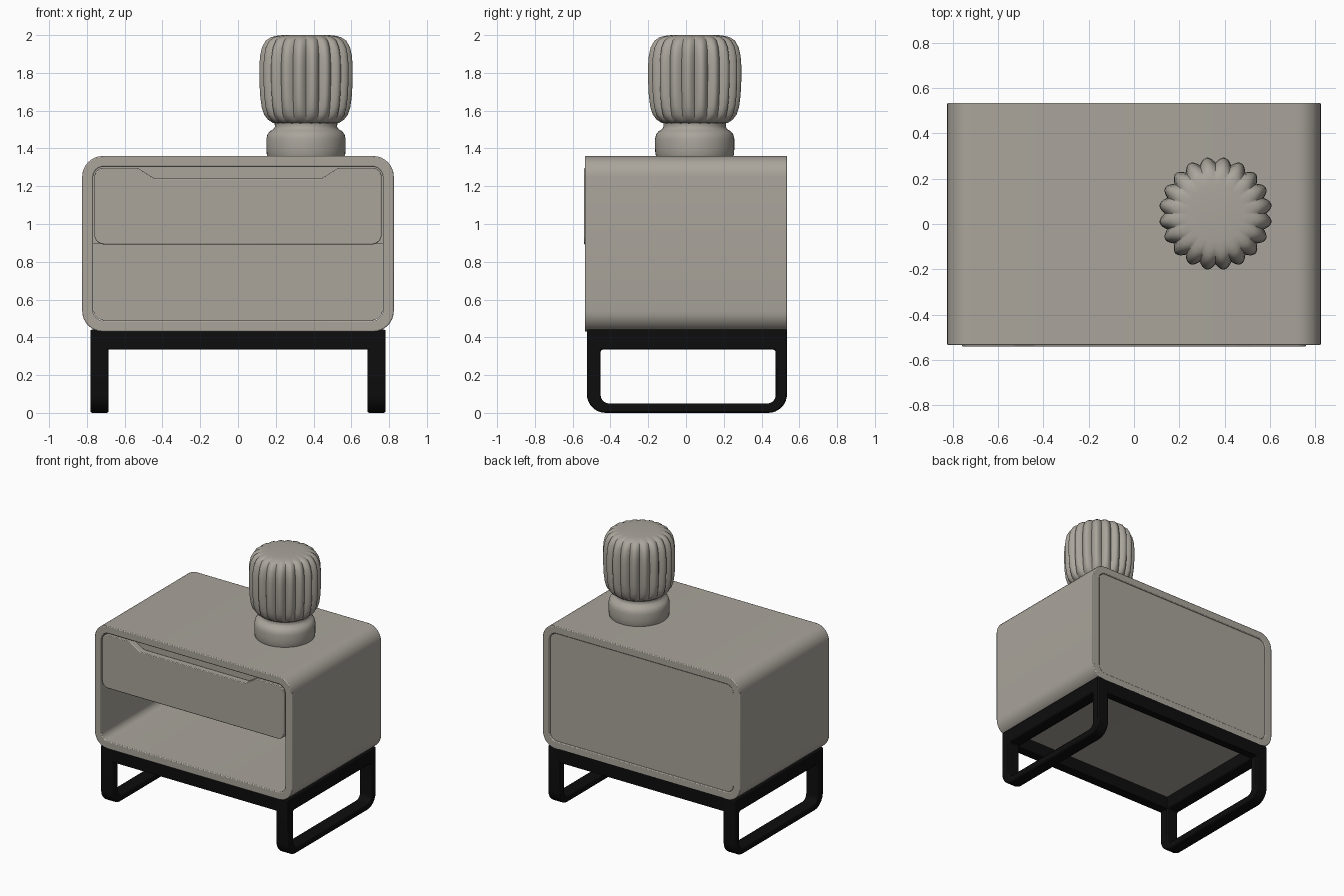
import bpy, bmesh, math
from mathutils import Vector

if "Cube" in bpy.data.objects:
    bpy.data.objects.remove(bpy.data.objects["Cube"])


def material(name, rgb):
    m = bpy.data.materials.new(name)
    m.diffuse_color = (*rgb, 1)
    m.use_nodes = True
    m.node_tree.nodes["Principled BSDF"].inputs["Base Color"].default_value = m.diffuse_color
    return m


BEIGE = material("warm grey beige", (0.40, 0.375, 0.33))
BLACK = material("black metal", (0.004, 0.004, 0.004))


def finish(bm, name, mat, bevel=0.0, angle=35):
    bmesh.ops.recalc_face_normals(bm, faces=bm.faces)
    me = bpy.data.meshes.new(name)
    bm.to_mesh(me)
    bm.free()
    ob = bpy.data.objects.new(name, me)
    bpy.context.collection.objects.link(ob)
    me.materials.append(mat)
    if bevel:
        b = ob.modifiers.new("soft edges", 'BEVEL')
        b.width, b.segments, b.limit_method = bevel, 2, 'ANGLE'
        b.angle_limit = math.radians(40)
    bpy.ops.object.select_all(action='DESELECT')
    ob.select_set(True)
    bpy.context.view_layer.objects.active = ob
    bpy.ops.object.shade_smooth_by_angle(angle=math.radians(angle))
    return ob


def rounded(corners, seg=8):
    """Round each (u, v, radius) corner of an outline with an arc-like curve."""
    out, n = [], len(corners)
    for i, (u, v, r) in enumerate(corners):
        p = Vector((u, v))
        a = (Vector(corners[i - 1][:2]) - p).normalized()
        b = (Vector(corners[(i + 1) % n][:2]) - p).normalized()
        half = a.angle(b) / 2
        c = p + (a + b).normalized() * (r / math.sin(half))
        start = p + a * (r / math.tan(half)) - c
        end = p + b * (r / math.tan(half)) - c
        sweep = math.pi - 2 * half
        for k in range(seg + 1):
            t = k / seg
            q = (start * math.sin((1 - t) * sweep) + end * math.sin(t * sweep)) / math.sin(sweep)
            out.append(c + q)
    return out


def rect(u0, u1, v0, v1, r_low, r_high):
    return rounded([(u0, v0, r_low), (u1, v0, r_low), (u1, v1, r_high), (u0, v1, r_high)])


def prism(name, mat, outer, lo, hi, axis, inner=None, bevel=0.0):
    """Extrude an outline along x or y; an inner outline makes it a tube."""
    bm = bmesh.new()

    def ring(loop, d):
        return [bm.verts.new((u, d, v) if axis == 'y' else (d, u, v)) for u, v in loop]

    def bridge(a, b):
        for i in range(len(a)):
            bm.faces.new((a[i - 1], a[i], b[i], b[i - 1]))

    o0, o1 = ring(outer, lo), ring(outer, hi)
    bridge(o0, o1)
    if inner:
        i0, i1 = ring(inner, lo), ring(inner, hi)
        bridge(i0, i1)
        bridge(o0, i0)
        bridge(o1, i1)
    else:
        bm.faces.new(o0)
        bm.faces.new(o1)
    return finish(bm, name, mat, bevel)


def box(name, mat, x, y, z, bevel=0.0):
    bm = bmesh.new()
    bmesh.ops.create_cube(bm, size=1)
    for v in bm.verts:
        v.co = [(s[0] + s[1]) / 2 + c * (s[1] - s[0]) for c, s in zip(v.co, (x, y, z))]
    return finish(bm, name, mat, bevel)


def lathe(name, mat, profile, centre, lobes=0, steps=48):
    """Spin (radius, z, groove depth) rows; lobes add rounded flutes."""
    bm = bmesh.new()
    rows = []
    for r, z, depth in profile:
        row = []
        for i in range(steps):
            a = 2 * math.pi * i / steps
            rr = r - depth * (1 - abs(math.sin(a * lobes / 2)))
            row.append(bm.verts.new((centre[0] + rr * math.cos(a), centre[1] + rr * math.sin(a), z)))
        rows.append(row)
    for a, b in zip(rows, rows[1:]):
        for i in range(steps):
            bm.faces.new((a[i - 1], a[i], b[i], b[i - 1]))
    bm.faces.new(rows[0])
    bm.faces.new(rows[-1])
    return finish(bm, name, mat, angle=50)


# Cabinet shell: rounded tube open at front and back
prism("cabinet_shell", BEIGE, rect(-0.825, 0.825, 0.43, 1.36, 0.11, 0.11), -0.535, 0.535, 'y',
      inner=rect(-0.767, 0.767, 0.488, 1.303, 0.055, 0.055), bevel=0.006)

# Back panel, slightly inset
prism("back_panel", BEIGE, rect(-0.765, 0.765, 0.49, 1.301, 0.055, 0.055), 0.495, 0.528, 'y')

# Drawer front with a finger notch along its top edge
front = rounded([(-0.76, 0.892, 0.05), (0.76, 0.892, 0.05), (0.76, 1.296, 0.045),
                 (0.53, 1.296, 0.04), (0.44, 1.24, 0.04), (-0.44, 1.24, 0.04),
                 (-0.53, 1.296, 0.04), (-0.76, 1.296, 0.045)])
prism("drawer_front", BEIGE, front, -0.541, -0.49, 'y', bevel=0.005)

# Drawer body, which is also the ceiling of the open shelf
box("drawer_body", BEIGE, (-0.775, 0.775), (-0.491, 0.50), (0.897, 1.31))

# Legs: one rounded loop on each side
for side, x0 in (("left", -0.782), ("right", 0.685)):
    prism(side + "_leg_loop", BLACK, rect(-0.525, 0.535, 0.0, 0.442, 0.10, 0.008), x0, x0 + 0.097, 'x',
          inner=rect(-0.452, 0.475, 0.05, 0.335, 0.045, 0.015), bevel=0.01)

# Rails joining the loops under the cabinet
for name, y in (("front_rail", (-0.525, -0.452)), ("back_rail", (0.475, 0.535))):
    box(name, BLACK, (-0.70, 0.70), y, (0.335, 0.442), 0.004)

# Lamp: round base and neck, then fluted shade
LAMP = (0.36, 0.046)
lathe("lamp_base", BEIGE, [
    (0.203, 1.355, 0), (0.208, 1.37, 0), (0.210, 1.40, 0), (0.210, 1.45, 0), (0.204, 1.475, 0),
    (0.190, 1.492, 0), (0.172, 1.502, 0), (0.165, 1.515, 0), (0.166, 1.535, 0), (0.172, 1.55, 0)], LAMP)
lathe("lamp_shade", BEIGE, [
    (0.150, 1.530, 0), (0.178, 1.536, 0.002), (0.203, 1.552, 0.008), (0.225, 1.58, 0.016),
    (0.238, 1.62, 0.022), (0.246, 1.68, 0.025), (0.250, 1.76, 0.026), (0.250, 1.84, 0.026),
    (0.246, 1.89, 0.025), (0.236, 1.935, 0.022), (0.216, 1.97, 0.018), (0.190, 1.988, 0.014),
    (0.160, 1.996, 0.008), (0.125, 2.0, 0)], LAMP, lobes=20, steps=200)
